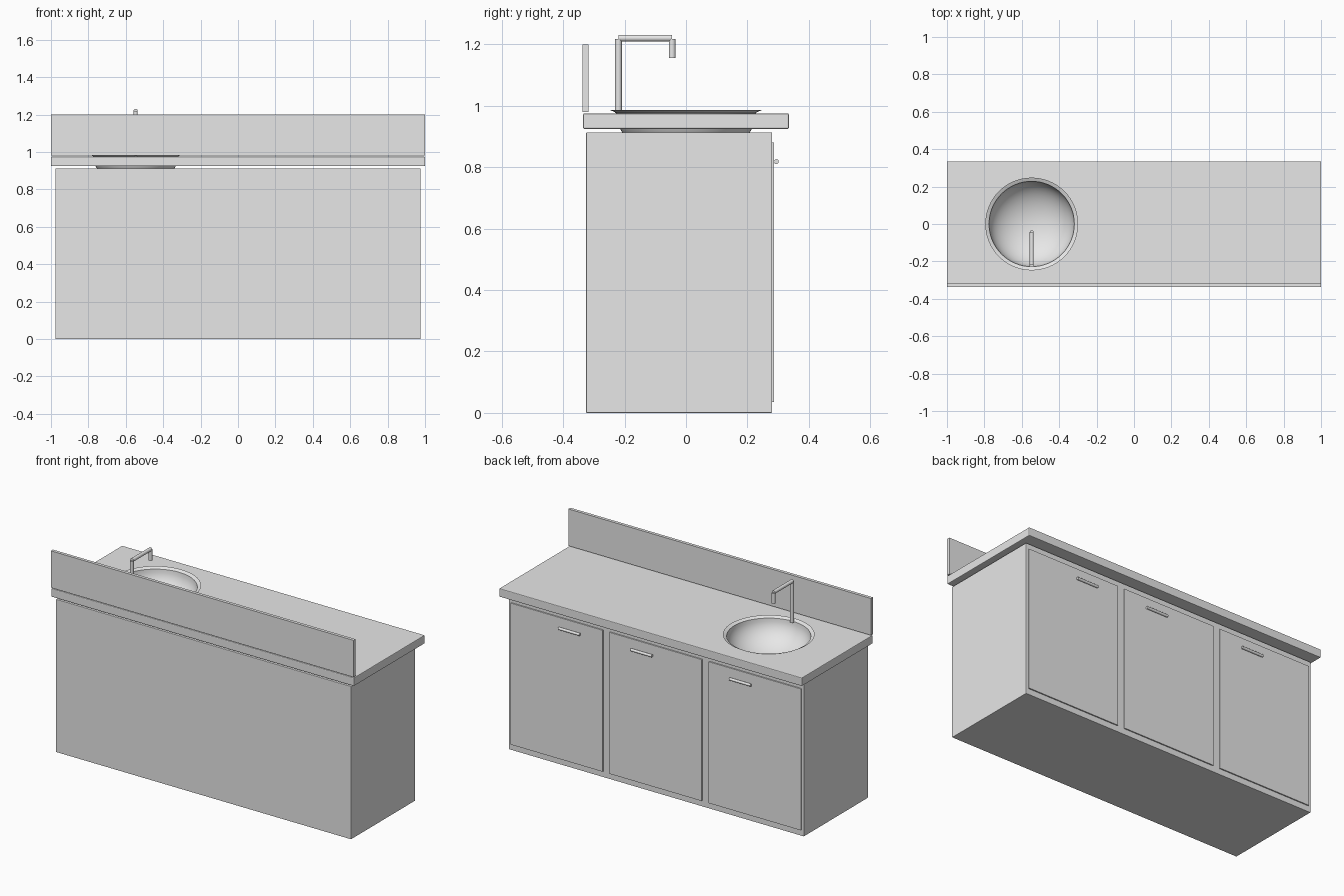
import bpy
import bmesh
import math
from mathutils import Vector

if "Cube" in bpy.data.objects:
    bpy.data.objects.remove(bpy.data.objects["Cube"], do_unlink=True)

grey = bpy.data.materials.new("light_grey")
grey.use_nodes = True
COLOR = (0.8, 0.8, 0.8, 1)
grey.diffuse_color = COLOR
for node in grey.node_tree.nodes:
    if node.type == "BSDF_PRINCIPLED":
        node.inputs["Base Color"].default_value = COLOR

SINK_X = -0.547


def finish(name, bm, smooth=False):
    bmesh.ops.recalc_face_normals(bm, faces=bm.faces)
    mesh = bpy.data.meshes.new(name)
    bm.to_mesh(mesh)
    bm.free()
    mesh.materials.append(grey)
    obj = bpy.data.objects.new(name, mesh)
    bpy.context.collection.objects.link(obj)
    if smooth:
        bpy.ops.object.select_all(action="DESELECT")
        obj.select_set(True)
        bpy.context.view_layer.objects.active = obj
        bpy.ops.object.shade_smooth_by_angle(angle=math.radians(40))
    return obj


def box(name, low, high, bevel=0):
    low, high = Vector(low), Vector(high)
    bm = bmesh.new()
    bmesh.ops.create_cube(bm, size=1)
    bmesh.ops.scale(bm, vec=high - low, verts=bm.verts)
    bmesh.ops.translate(bm, vec=(low + high) / 2, verts=bm.verts)
    if bevel:
        bmesh.ops.bevel(bm, geom=bm.edges[:], offset=bevel, segments=2,
                        profile=0.5, affect="EDGES")
    return finish(name, bm)


def rod(name, start, end, radius, sides=24):
    start, end = Vector(start), Vector(end)
    axis = end - start
    bm = bmesh.new()
    bmesh.ops.create_cone(bm, cap_ends=True, segments=sides, radius1=radius,
                          radius2=radius, depth=axis.length)
    bmesh.ops.rotate(bm, verts=bm.verts,
                     matrix=Vector((0, 0, 1)).rotation_difference(axis).to_matrix())
    bmesh.ops.translate(bm, vec=(start + end) / 2, verts=bm.verts)
    return finish(name, bm, True)


# Cabinet, worktop and backsplash
cabinet = box("cabinet", (-0.975, -0.325, 0), (0.975, 0.28, 0.913), 0.002)
worktop = box("worktop", (-1, -0.335, 0.925), (1, 0.335, 0.975), 0.004)
box("backsplash", (-1, -0.337, 0.98), (1, -0.318, 1.2))

# Opening for the sink
cutter = rod("sink_cutter", (SINK_X, 0, 0.78), (SINK_X, 0, 1.1), 0.228, 64)
cutter.hide_render = True
cutter.hide_viewport = True
for obj in (cabinet, worktop):
    cut = obj.modifiers.new("sink_opening", "BOOLEAN")
    cut.operation = "DIFFERENCE"
    cut.solver = "EXACT"
    cut.object = cutter

# Round sink: flared lip running into a curved bowl
profile = [(0.248, 0.986), (0.238, 0.982)]
for i in range(13):
    a = math.pi / 2 * i / 12
    profile.append((0.228 * math.cos(a), 0.977 - 0.155 * math.sin(a)))
bm = bmesh.new()
verts = [bm.verts.new((r, 0, z)) for r, z in profile]
edges = [bm.edges.new(pair) for pair in zip(verts, verts[1:])]
bmesh.ops.spin(bm, geom=verts + edges, cent=(0, 0, 0), axis=(0, 0, 1),
               angle=math.tau, steps=64, use_duplicate=False)
bmesh.ops.remove_doubles(bm, verts=bm.verts, dist=0.0005)
bmesh.ops.translate(bm, vec=(SINK_X, 0, 0), verts=bm.verts)
sink = finish("sink", bm, True)
# Bowl faces point up into the basin
if sum(p.normal.z for p in sink.data.polygons) < 0:
    sink.data.flip_normals()

# Tap
rod("tap_post", (SINK_X, -0.22, 0.976), (SINK_X, -0.22, 1.218), 0.011)
rod("tap_spout", (SINK_X, -0.22, 1.22), (SINK_X, -0.045, 1.22), 0.011)
rod("tap_nozzle", (SINK_X, -0.045, 1.155), (SINK_X, -0.045, 1.218), 0.011)

# Doors with bar handles
for label, x, handle_x in (("left", 0.655, 0.565), ("middle", 0, 0.088),
                           ("right", -0.655, -0.565)):
    box(label + "_door", (x - 0.305, 0.279, 0.035), (x + 0.305, 0.287, 0.88), 0.001)
    rod(label + "_handle", (handle_x - 0.07, 0.294, 0.818),
        (handle_x + 0.07, 0.294, 0.818), 0.008, 16)
